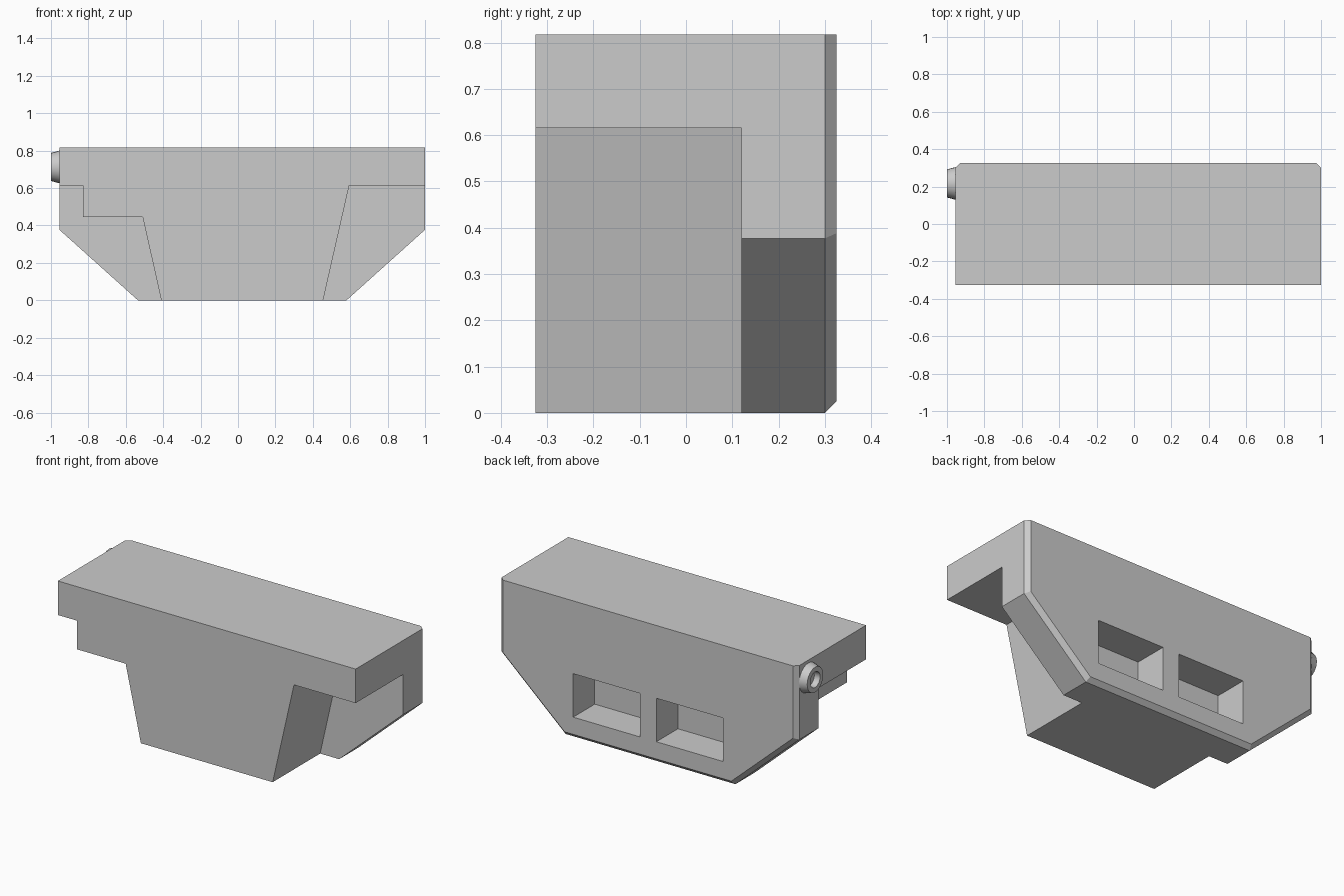
import bpy, bmesh, math

if "Cube" in bpy.data.objects:
    bpy.data.objects.remove(bpy.data.objects["Cube"])


def loft(name, rings):
    """Closed solid through rings of 3D points, capped at both ends."""
    bm = bmesh.new()
    loops = [[bm.verts.new(p) for p in ring] for ring in rings]
    n = len(loops[0])
    for a, b in zip(loops, loops[1:]):
        for i in range(n):
            j = (i + 1) % n
            bm.faces.new((a[i], a[j], b[j], b[i]))
    bm.faces.new(loops[0])
    bm.faces.new(loops[-1])
    bmesh.ops.recalc_face_normals(bm, faces=bm.faces)
    mesh = bpy.data.meshes.new(name)
    bm.to_mesh(mesh)
    bm.free()
    obj = bpy.data.objects.new(name, mesh)
    bpy.context.collection.objects.link(obj)
    return obj


def at_y(profile, y):
    return [(x, y, z) for x, z in profile]


def combine(target, other, operation):
    mod = target.modifiers.new(operation.title(), 'BOOLEAN')
    mod.operation = operation
    mod.solver = 'EXACT'
    mod.object = other
    bpy.context.view_layer.objects.active = target
    bpy.ops.object.modifier_apply(modifier=mod.name)
    bpy.data.objects.remove(other)


L, R, TOP, C = -0.955, 1.0, 0.817, 0.025

# Back plate: tapered outline, chamfered along all rear edges but the top
outline = [(L, TOP), (L, 0.377), (-0.535, 0), (0.58, 0), (R, 0.377), (R, TOP)]
inset = [(L + C, TOP), (L + C, 0.388), (-0.525, C), (0.57, C), (R - C, 0.388), (R - C, TOP)]
body = loft("body", [at_y(outline, 0.12), at_y(outline, 0.30), at_y(inset, 0.325)])

# Two rectangular pockets in the rear face
for x0, x1 in ((0.075, 0.513), (-0.47, -0.033)):
    rect = [(x0, 0.127), (x1, 0.127), (x1, 0.385), (x0, 0.385)]
    cutter = loft("pocket_cutter", [at_y(rect, 0.123), at_y(rect, 0.4)])
    cutter.hide_render = True
    combine(body, cutter, 'DIFFERENCE')

# Front block: stepped on the left, overhanging ledge on the right
front = [(L, TOP), (L, 0.615), (-0.83, 0.615), (-0.83, 0.445), (-0.51, 0.445),
         (-0.41, 0), (0.455, 0), (0.595, 0.615), (R, 0.615), (R, TOP)]
block = loft("front_block", [at_y(front, -0.325), at_y(front, 0.12)])
combine(body, block, 'UNION')


# Tapered round nub with a recessed hole on the left end
def circle(x, r, n=24):
    return [(x, 0.217 + r * math.cos(2 * math.pi * i / n),
             0.713 + r * math.sin(2 * math.pi * i / n)) for i in range(n)]


nub = loft("end_nub", [circle(L, 0.087), circle(-1, 0.075),
                       circle(-1, 0.046), circle(-0.965, 0.042)])
bpy.ops.object.select_all(action='DESELECT')
nub.select_set(True)
bpy.context.view_layer.objects.active = nub
bpy.ops.object.shade_smooth_by_angle(angle=math.radians(30))
